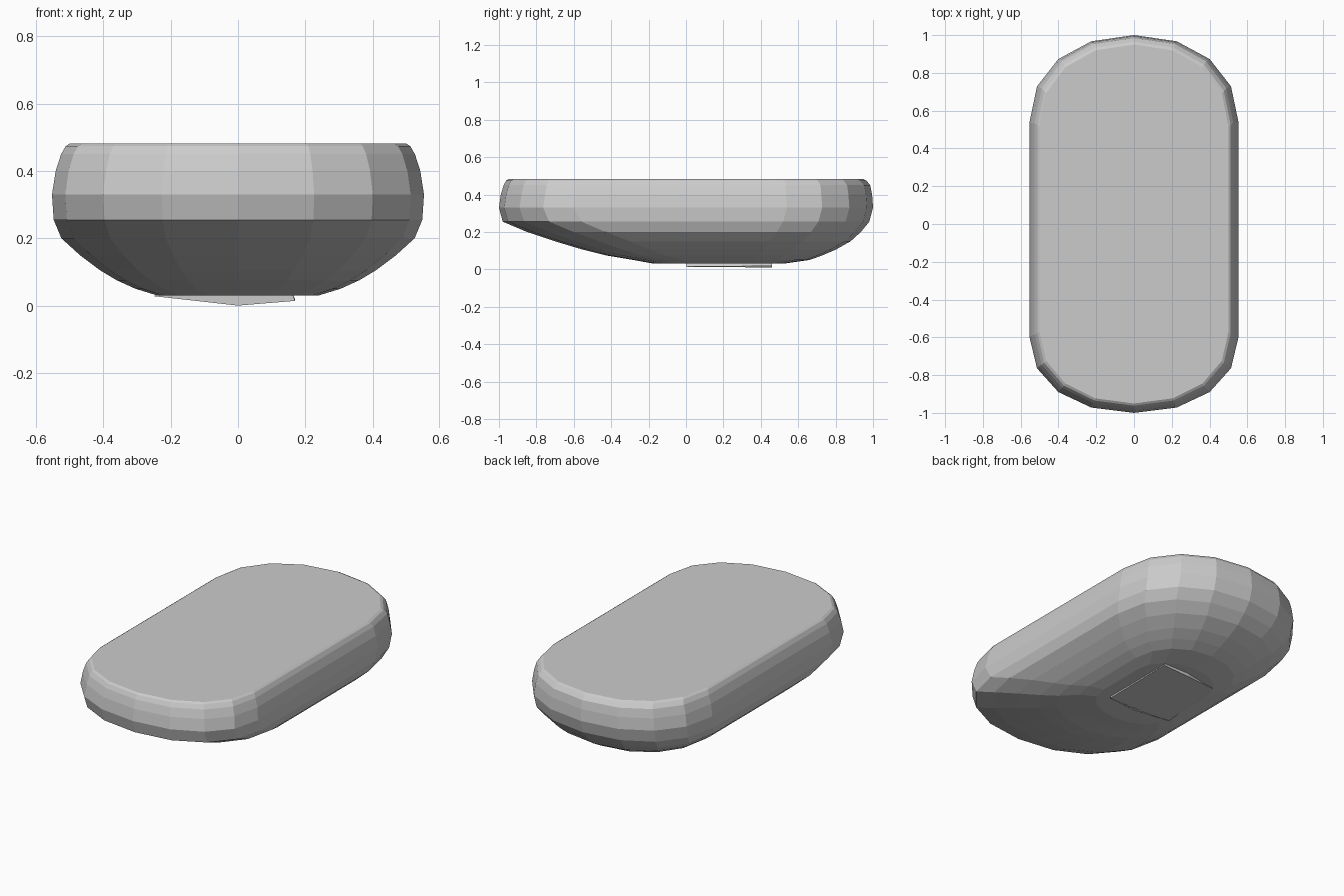
import bpy, math

if "Cube" in bpy.data.objects:
    bpy.data.objects.remove(bpy.data.objects["Cube"])


def outline(hx, y0, y1, front_end, back_end, z, n=8):
    """Stadium-like ring: straight sides with rounded front and back ends."""
    power = 2 / 2.15
    pts = []
    for end, sign, tip in ((back_end, 1, y1), (front_end, -1, y0)):
        for i in range(n + 1):
            a = math.pi * i / n
            c, s = math.cos(a), math.sin(a)
            x = hx * math.copysign(abs(c) ** power, c) * sign
            pts.append((x, tip - sign * end * (1 - abs(s) ** power), z))
    return pts


def loft(name, rings):
    """Join equal-sized rings with quads and cap both ends."""
    n = len(rings[0])
    verts = [p for r in rings for p in r]
    faces = [(k * n + i, k * n + (i + 1) % n, (k + 1) * n + (i + 1) % n, (k + 1) * n + i)
             for k in range(len(rings) - 1) for i in range(n)]
    faces.append(tuple(reversed(range(n))))
    faces.append(tuple(range((len(rings) - 1) * n, len(rings) * n)))
    mesh = bpy.data.meshes.new(name)
    mesh.from_pydata(verts, [], faces)
    mesh.update()
    obj = bpy.data.objects.new(name, mesh)
    bpy.context.collection.objects.link(obj)
    return obj


# Hull: z, half width, front y, back y, front rounding, back rounding
levels = [
    (0.030, 0.24, -0.17, 0.52, 0.20, 0.20),
    (0.050, 0.305, -0.28, 0.66, 0.26, 0.28),
    (0.075, 0.36, -0.43, 0.73, 0.32, 0.34),
    (0.105, 0.41, -0.55, 0.80, 0.36, 0.39),
    (0.150, 0.47, -0.70, 0.88, 0.40, 0.43),
    (0.200, 0.525, -0.85, 0.935, 0.42, 0.45),
    (0.255, 0.548, -0.98, 0.98, 0.42, 0.46),
    (0.330, 0.553, -1.0, 1.0, 0.40, 0.46),
    (0.400, 0.542, -0.99, 0.995, 0.40, 0.46),
    (0.450, 0.526, -0.975, 0.985, 0.39, 0.45),
    (0.474, 0.512, -0.962, 0.965, 0.385, 0.44),
    (0.482, 0.50, -0.95, 0.95, 0.38, 0.435),
]
loft("hull", [outline(hx, y0, y1, f, b, z) for z, hx, y0, y1, f, b in levels])

# Shallow plate standing proud of the underside
plate = [(-0.25, 0.0, 0.028), (0.0, 0.0, 0.006), (0.17, 0.0, 0.014),
         (0.17, 0.46, 0.018), (0.0, 0.46, 0.01), (-0.21, 0.42, 0.029)]
loft("bottom_plate", [[(x, y, z - 0.006 if x == 0 and y == 0 else z) for x, y, z in reversed(plate)][::-1],
                      [(x * 0.95, y, 0.035) for x, y, z in plate]])
